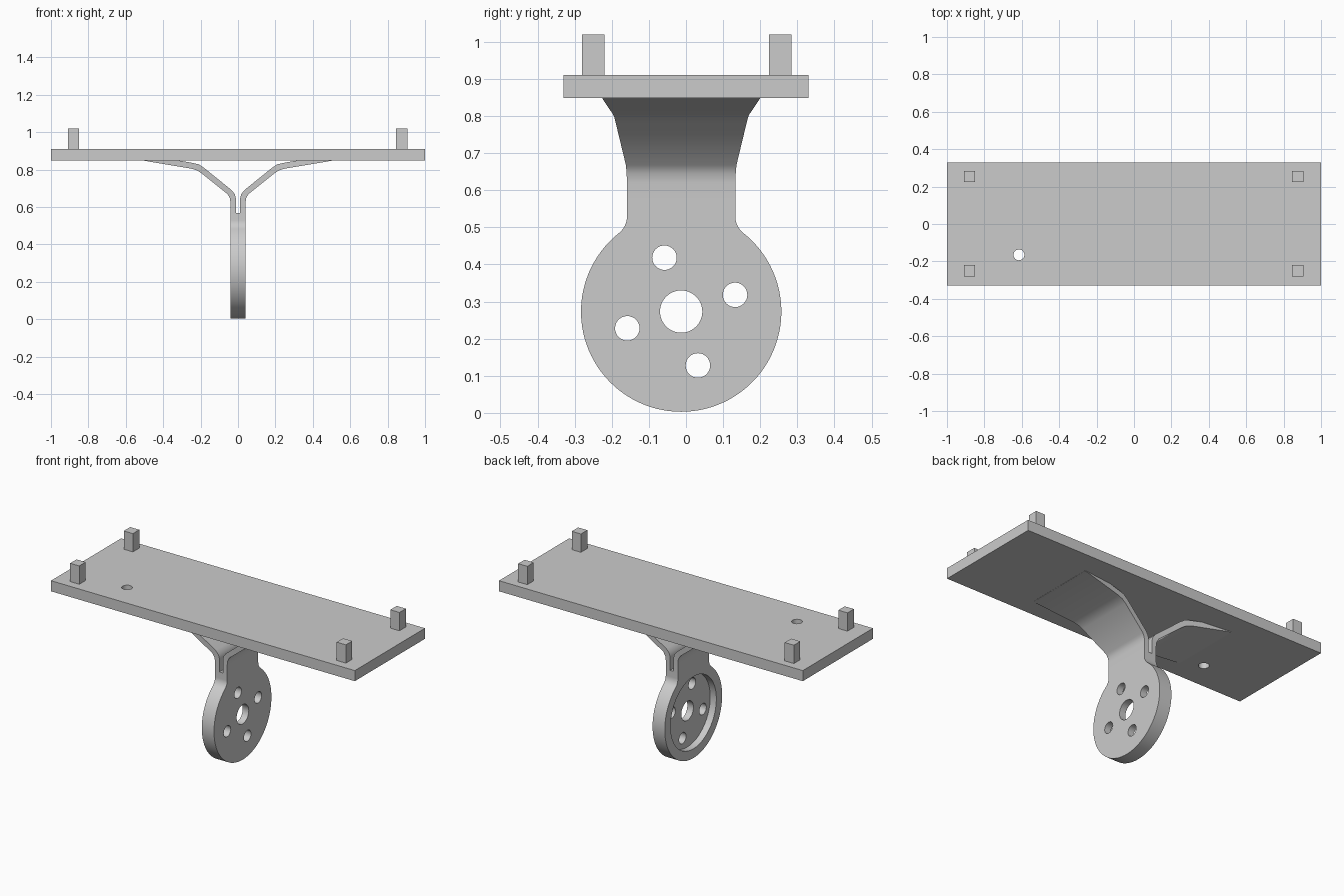
import bpy, bmesh, math
from mathutils import Matrix

if "Cube" in bpy.data.objects:
    bpy.data.objects.remove(bpy.data.objects["Cube"])

grey = bpy.data.materials.new("plain grey")
grey.diffuse_color = (0.6, 0.6, 0.6, 1)
grey.use_nodes = True
grey.node_tree.nodes["Principled BSDF"].inputs["Base Color"].default_value = grey.diffuse_color
CY, CZ, R = -0.013, 0.273, 0.27      # disc centre and radius
HALF, FILLET, SPLIT = 0.146, 0.058, 0.567
T = 0.04                             # half thickness of bracket


def finish(name, bm, smooth=False):
    bmesh.ops.recalc_face_normals(bm, faces=bm.faces[:])
    me = bpy.data.meshes.new(name)
    bm.to_mesh(me)
    bm.free()
    me.materials.append(grey)
    ob = bpy.data.objects.new(name, me)
    bpy.context.collection.objects.link(ob)
    return ob


def activate(ob):
    bpy.ops.object.select_all(action='DESELECT')
    ob.select_set(True)
    bpy.context.view_layer.objects.active = ob


def box(name, lo, hi):
    bm = bmesh.new()
    size = [h - l for l, h in zip(lo, hi)]
    mid = [(h + l) / 2 for l, h in zip(lo, hi)]
    bmesh.ops.create_cube(bm, size=1, matrix=Matrix.Translation(mid) @ Matrix.Diagonal((*size, 1)))
    return finish(name, bm)


def drill(ob, centre, radius, depth, axis, sides=48):
    bm = bmesh.new()
    rot = Matrix.Rotation(math.pi / 2, 4, 'Y') if axis == 'X' else Matrix()
    bmesh.ops.create_cone(bm, cap_ends=True, segments=sides, radius1=radius, radius2=radius,
                          depth=depth, matrix=Matrix.Translation(centre) @ rot)
    cutter = finish("hole_cutter", bm)
    cutter.hide_render = True
    activate(ob)
    mod = ob.modifiers.new("hole", 'BOOLEAN')
    mod.operation, mod.solver, mod.object = 'DIFFERENCE', 'EXACT', cutter
    bpy.ops.object.modifier_apply(modifier=mod.name)
    bpy.data.objects.remove(cutter)


def smooth(ob):
    activate(ob)
    bpy.ops.object.shade_smooth_by_angle(angle=math.radians(30))


# Top plate with one small hole
plate = box("top_plate", (-1, -0.33, 0.848), (1, 0.33, 0.911))
drill(plate, (-0.615, -0.165, 0.88), 0.029, 0.3, 'Z', 24)
smooth(plate)

# Corner pegs
for x in (-0.879, 0.876):
    for y in (-0.25, 0.254):
        box("corner_peg", (x - 0.03, y - 0.03, 0.905), (x + 0.03, y + 0.03, 1.02))

# Disc and neck outline: neck side, fillet, then the big arc
rise = math.sqrt((R + FILLET) ** 2 - (HALF + FILLET) ** 2)
a = math.atan2(rise, HALF + FILLET)
right = [(HALF, SPLIT - CZ)]
for i in range(11):
    t = math.pi + a * i / 10
    right.append((HALF + FILLET + FILLET * math.cos(t), rise + FILLET * math.sin(t)))
for i in range(1, 41):
    t = a - (a + math.pi / 2) * i / 40
    right.append((R * math.cos(t), R * math.sin(t)))
outline = right + [(-y, z) for y, z in reversed(right[:-1])]
bm = bmesh.new()
face = bm.faces.new([bm.verts.new((-T, CY + y, CZ + z)) for y, z in outline])
ext = bmesh.ops.extrude_face_region(bm, geom=[face])
bmesh.ops.translate(bm, vec=(2 * T, 0, 0),
                    verts=[v for v in ext["geom"] if isinstance(v, bmesh.types.BMVert)])
disc = finish("mounting_disc", bm)

# Recess on the left face, centre bore and four bolt holes
drill(disc, (-T - 0.06, CY, CZ), 0.215, 0.2, 'X', 96)
drill(disc, (0, CY, CZ), 0.057, 0.5, 'X')
bolt_r, bolt_a = 0.152, math.atan2(0.145, -0.045)
for k in range(4):
    t = bolt_a + k * math.pi / 2
    drill(disc, (0, CY + bolt_r * math.cos(t), CZ + bolt_r * math.sin(t)), 0.033, 0.5, 'X', 32)
smooth(disc)

# Two bent arms that flare out to the underside of the plate
outer = [(T, SPLIT), (T, 0.62), (0.043, 0.645), (0.055, 0.668),
         (0.195, 0.78), (0.22, 0.796), (0.25, 0.805), (0.5, 0.847)]
inner = [(0.011, SPLIT), (0.011, 0.645), (0.017, 0.668), (0.034, 0.69),
         (0.18, 0.808), (0.21, 0.828), (0.245, 0.836), (0.5, 0.88)]
widths = [HALF, 0.146, 0.147, 0.149, 0.176, 0.18, 0.184, 0.2125]
for side, name in ((1, "right_arm"), (-1, "left_arm")):
    bm = bmesh.new()
    rings = []
    for (ox, oz), (ix, iz), w in zip(outer, inner, widths):
        rings.append([bm.verts.new((side * x, CY + y, z)) for x, y, z in
                      ((ox, -w, oz), (ox, w, oz), (ix, w, iz), (ix, -w, iz))])
    for r0, r1 in zip(rings, rings[1:]):
        for j in range(4):
            k = (j + 1) % 4
            bm.faces.new((r0[j], r0[k], r1[k], r1[j]))
    bm.faces.new(rings[0])
    bm.faces.new(rings[-1])
    smooth(finish(name, bm))
